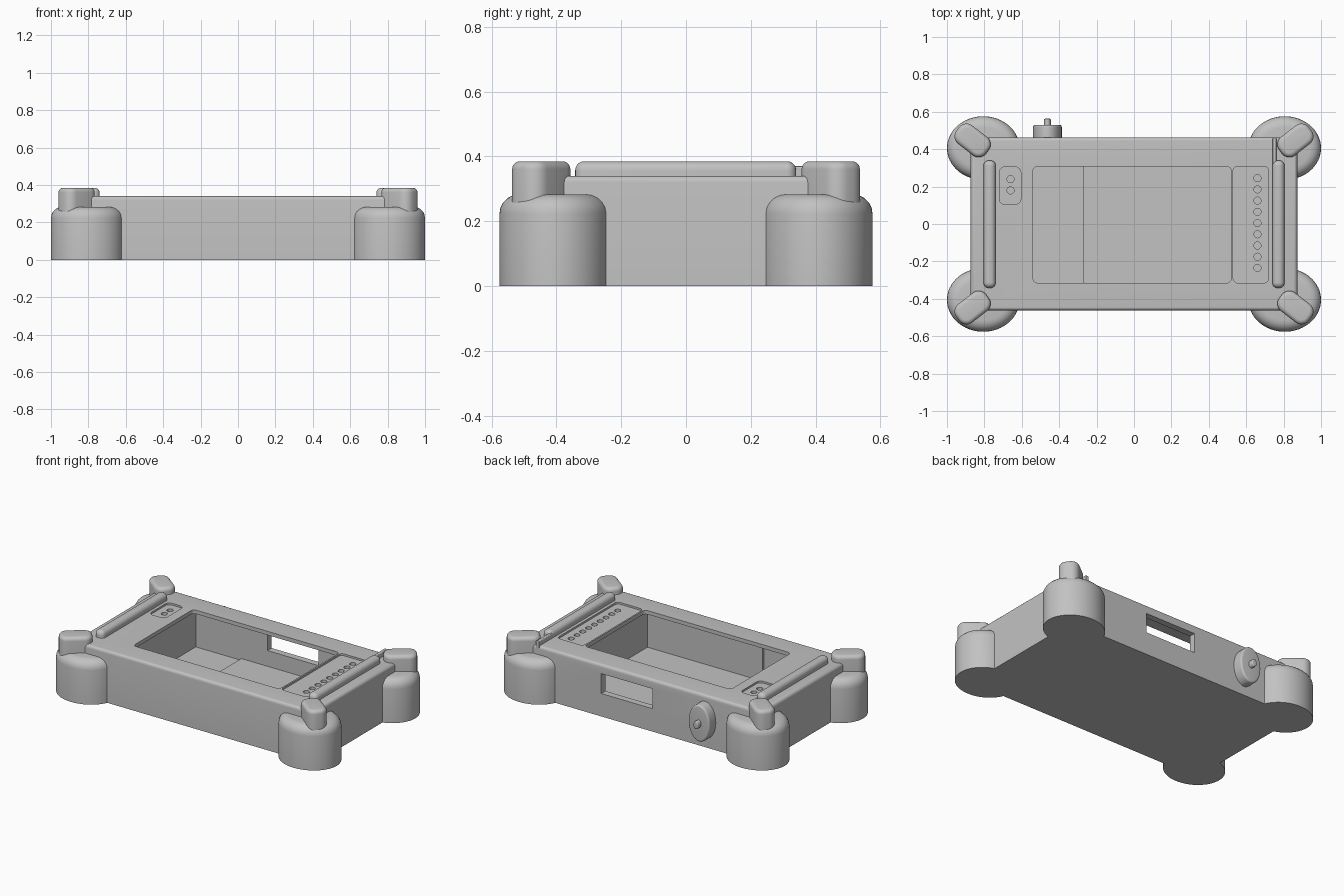
import bpy, bmesh, math
from mathutils import Matrix

cube = bpy.data.objects.get("Cube")
if cube:
    bpy.data.objects.remove(cube, do_unlink=True)

GREY = (0.54, 0.54, 0.54, 1.0)
grey = bpy.data.materials.new("plain_grey")
grey.use_nodes = True
grey.diffuse_color = GREY
grey.node_tree.nodes["Principled BSDF"].inputs["Base Color"].default_value = GREY


def finish(name, bm, smooth=True):
    """Turn a bmesh into a shaded object."""
    bmesh.ops.recalc_face_normals(bm, faces=bm.faces)
    mesh = bpy.data.meshes.new(name)
    bm.to_mesh(mesh)
    bm.free()
    mesh.materials.append(grey)
    obj = bpy.data.objects.new(name, mesh)
    bpy.context.collection.objects.link(obj)
    if smooth:
        shade(obj)
    return obj


def shade(obj):
    bpy.ops.object.select_all(action='DESELECT')
    obj.select_set(True)
    bpy.context.view_layer.objects.active = obj
    bpy.ops.object.shade_smooth_by_angle(angle=math.radians(35))


def round_top(bm, radius, segments=5):
    """Round the rim of the highest face."""
    top = max(bm.faces, key=lambda f: f.calc_center_median().z)
    bmesh.ops.bevel(bm, geom=list(top.edges), offset=radius, offset_type='OFFSET',
                    segments=segments, profile=0.5, affect='EDGES', clamp_overlap=True)


def box(name, x, y, z, corner=0, top=0, turn=0, smooth=True):
    """Box from ranges, with rounded upright corners and a rounded top rim."""
    bm = bmesh.new()
    bmesh.ops.create_cube(bm, size=1)
    size = [r[1] - r[0] for r in (x, y, z)]
    middle = [(r[0] + r[1]) / 2 for r in (x, y, z)]
    bmesh.ops.scale(bm, vec=size, verts=bm.verts)
    if corner:
        upright = [e for e in bm.edges if abs(e.verts[0].co.z - e.verts[1].co.z) > 1e-4]
        bmesh.ops.bevel(bm, geom=upright, offset=corner, offset_type='OFFSET', segments=6,
                        profile=0.5, affect='EDGES', clamp_overlap=True)
    if top:
        round_top(bm, top)
    bmesh.ops.transform(bm, verts=bm.verts,
                        matrix=Matrix.Translation(middle) @ Matrix.Rotation(turn, 4, 'Z'))
    return finish(name, bm, smooth)


def drum(name, centre, rx, ry, height, top=0, sides=48, tilt=0, smooth=True):
    """Elliptical cylinder rising from its centre, optionally tipped about x."""
    bm = bmesh.new()
    bmesh.ops.create_cone(bm, cap_ends=True, segments=sides, radius1=1, radius2=1, depth=1)
    bmesh.ops.translate(bm, vec=(0, 0, 0.5), verts=bm.verts)
    bmesh.ops.scale(bm, vec=(rx, ry, height), verts=bm.verts)
    if top:
        round_top(bm, top)
    bmesh.ops.transform(bm, verts=bm.verts,
                        matrix=Matrix.Translation(centre) @ Matrix.Rotation(tilt, 4, 'X'))
    return finish(name, bm, smooth)


def cut(target, cutter):
    """Subtract a cutter from the target and discard it."""
    cutter.hide_render = True
    mod = target.modifiers.new("cut", 'BOOLEAN')
    mod.operation = 'DIFFERENCE'
    mod.solver = 'EXACT'
    mod.object = cutter
    bpy.context.view_layer.objects.active = target
    bpy.ops.object.modifier_apply(modifier=mod.name)
    bpy.data.objects.remove(cutter, do_unlink=True)


# Main tray body with a softly rounded upper rim
TOP = 0.34
body = box("tray_body", (-0.873, 0.873), (-0.463, 0.463), (0, TOP), top=0.02, smooth=False)

# Hollow inside that runs out under the lid, then the opening through the lid
cut(body, box("hollow_cutter", (-0.60, 0.565), (-0.42, 0.42), (0.035, 0.315), smooth=False))
cut(body, box("opening_cutter", (-0.54, 0.52), (-0.315, 0.308), (0.2, 0.5), 0.025, smooth=False))

# Shallow button panel and switch panel
cut(body, box("panel_cutter", (0.53, 0.72), (-0.315, 0.308), (TOP - 0.012, 0.5), 0.025, smooth=False))
cut(body, box("switch_cutter", (-0.72, -0.605), (0.105, 0.305), (TOP - 0.012, 0.5), 0.03, smooth=False))

# Window through the thin back wall
cut(body, box("window_cutter", (-0.08, 0.29), (0.39, 0.55), (0.15, 0.28), smooth=False))

# Row of holes in the long panel, pair in the small one
holes = [(0.66, -0.235 + i * 0.06) for i in range(9)] + [(-0.66, 0.18), (-0.66, 0.24)]
for hx, hy in holes:
    cut(body, drum("hole_cutter", (hx, hy, 0.30), 0.019, 0.019, 0.1, sides=20, smooth=False))
shade(body)

# Slightly raised floor and thicker front lining in the larger bay
box("bay_floor", (-0.27, 0.57), (-0.43, 0.43), (0.02, 0.047))
box("bay_lining", (-0.27, 0.57), (-0.43, -0.408), (0.02, 0.32))

# Corner feet, each with a diagonal rounded lug
for sx, side in ((-1, "right"), (1, "left")):
    for sy, end in ((-1, "front"), (1, "back")):
        drum(f"{end}_{side}_foot", (sx * 0.806, sy * 0.406, 0), 0.194, 0.17, 0.283, top=0.06, sides=64)
        cx, cy = sx * 0.863, sy * 0.447
        box(f"{end}_{side}_lug", (cx - 0.1, cx + 0.1), (cy - 0.062, cy + 0.062),
            (0.2, 0.385), 0.05, 0.024, sx * sy * math.radians(38))
    # Rounded rail along the end
    box(f"{side}_rail", (sx * 0.772 - 0.0325, sx * 0.772 + 0.0325), (-0.342, 0.34),
        (0.32, 0.385), 0.028, 0.028)

# Thin strip running from the left rail to the back edge
box("rail_strip", (0.74, 0.762), (0.32, 0.463), (0.32, 0.37), top=0.006)

# Oval dial and its pin on the back wall
drum("dial", (-0.463, 0.45, 0.18), 0.077, 0.12, 0.08, top=0.012, tilt=-math.pi / 2)
drum("dial_pin", (-0.463, 0.5, 0.18), 0.018, 0.025, 0.063, top=0.006, sides=24, tilt=-math.pi / 2)
